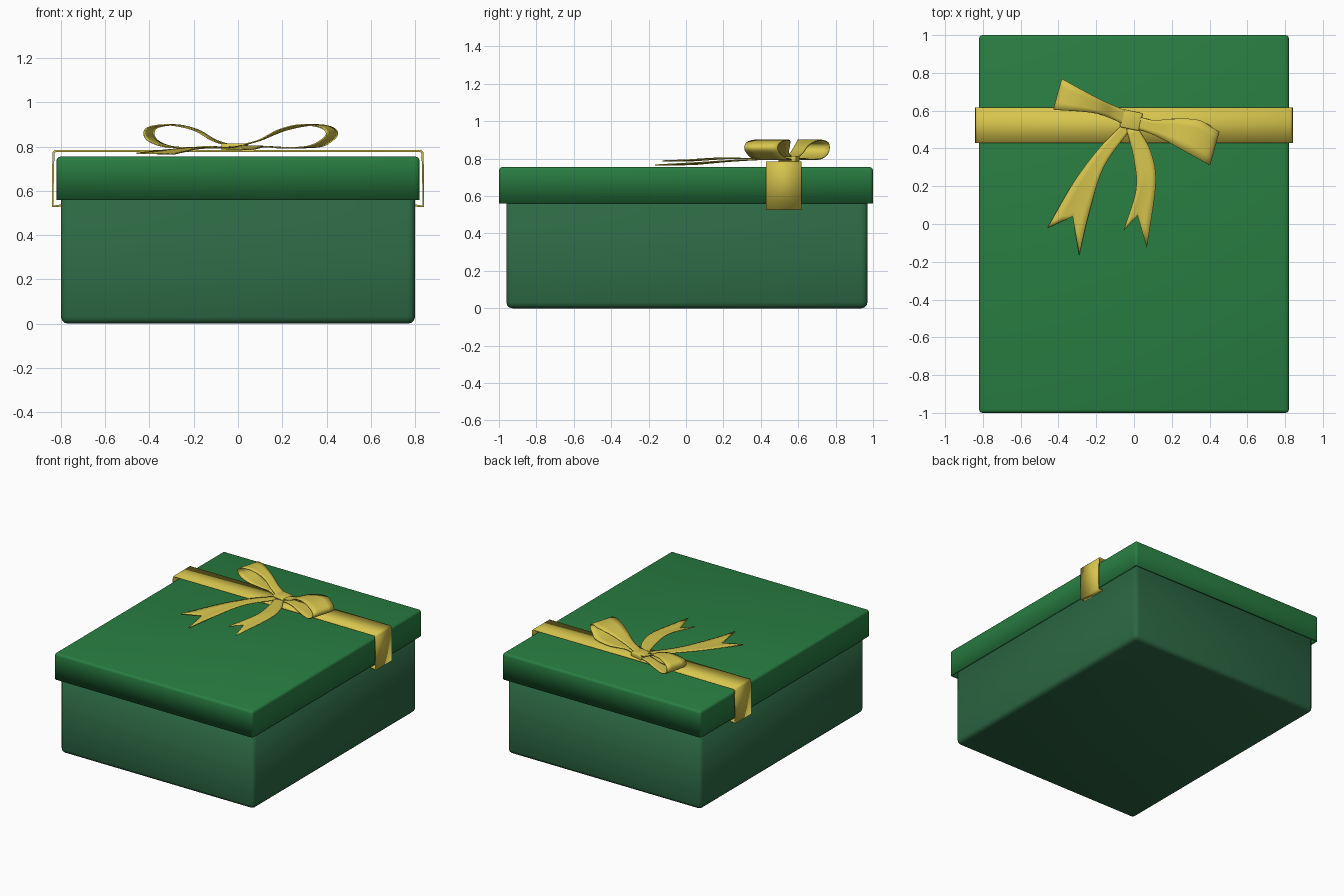
import bpy, bmesh, math
from mathutils import Vector, Matrix

if "Cube" in bpy.data.objects:
    bpy.data.objects.remove(bpy.data.objects["Cube"])


def material(name, rgb):
    m = bpy.data.materials.new(name)
    m.diffuse_color = (*rgb, 1)
    m.use_nodes = True
    m.node_tree.nodes["Principled BSDF"].inputs["Base Color"].default_value = m.diffuse_color
    return m


BOX = material("dark_green", (0.025, 0.135, 0.055))
LID = material("green", (0.022, 0.21, 0.055))
GOLD = material("gold", (0.68, 0.56, 0.075))


def finish(bm, name, mat, angle=40):
    bmesh.ops.recalc_face_normals(bm, faces=bm.faces)
    me = bpy.data.meshes.new(name)
    bm.to_mesh(me)
    bm.free()
    ob = bpy.data.objects.new(name, me)
    bpy.context.collection.objects.link(ob)
    me.materials.append(mat)
    bpy.ops.object.select_all(action='DESELECT')
    ob.select_set(True)
    bpy.context.view_layer.objects.active = ob
    bpy.ops.object.shade_smooth_by_angle(angle=math.radians(angle))
    return ob


def block(name, lo, hi, mat, bevel, segs, open_side=None, wall=0.0, turn=0.0):
    """Bevelled box; open_side (+1 top, -1 bottom) removes that face to make a shell."""
    lo, hi = Vector(lo), Vector(hi)
    bm = bmesh.new()
    bmesh.ops.create_cube(bm, size=1, matrix=Matrix.Translation((lo + hi) / 2)
                          @ Matrix.Rotation(turn, 4, 'Z') @ Matrix.Diagonal((*(hi - lo), 1)))
    edges = list(bm.edges)
    if open_side:
        bm.normal_update()
        cap = [f for f in bm.faces if f.normal.z * open_side > 0.9]
        edges = [e for e in edges if e not in cap[0].edges]
        bmesh.ops.delete(bm, geom=cap, context='FACES_ONLY')
    bmesh.ops.bevel(bm, geom=edges, offset=bevel, segments=segs, profile=0.5, affect='EDGES')
    ob = finish(bm, name, mat, 50)
    if wall:
        s = ob.modifiers.new("wall", 'SOLIDIFY')
        s.thickness, s.offset = wall, -1
    return ob


def smooth_rows(rows, n):
    """Catmull-Rom interpolation through rows of numbers."""
    rows = [Vector(r) for r in rows]
    out = []
    for i in range(len(rows) - 1):
        p1, p2 = rows[i], rows[i + 1]
        p0 = rows[i - 1] if i else p1 * 2 - p2
        p3 = rows[i + 2] if i + 2 < len(rows) else p2 * 2 - p1
        for k in range(n):
            t = k / n
            out.append(0.5 * (2 * p1 + (p2 - p0) * t + (2 * p0 - 5 * p1 + 4 * p2 - p3) * t * t
                              + (3 * p1 - p0 - 3 * p2 + p3) * t ** 3))
    return out + [rows[-1]]


def strip(name, rows, n=6, cols=4, notch=None, thick=0.006):
    """Ribbon whose rows give both edges: (ax, ay, az, bx, by, bz)."""
    bm = bmesh.new()
    grid = []
    for r in smooth_rows(rows, n):
        a, b = Vector(r[:3]), Vector(r[3:])
        grid.append([a.lerp(b, j / cols) for j in range(cols + 1)])
    if notch:  # swallow-tail: pull the end rows back towards the notch point
        pull = Vector(notch) - grid[-1][cols // 2].xy
        for i, row in enumerate(grid):
            w = max(0, (i - len(grid) * 0.45) / (len(grid) * 0.55 - 1))
            for j, p in enumerate(row):
                p.xy += pull * w * (1 - abs(2 * j / cols - 1))
    vs = [[bm.verts.new(p) for p in row] for row in grid]
    for i in range(len(vs) - 1):
        for j in range(cols):
            bm.faces.new((vs[i][j], vs[i + 1][j], vs[i + 1][j + 1], vs[i][j + 1]))
    ob = finish(bm, name, GOLD)
    s = ob.modifiers.new("thickness", 'SOLIDIFY')
    s.thickness, s.offset = thick, 0
    return ob


# Box and lid
block("box_base", (-0.8, -0.96, 0), (0.8, 0.97, 0.735), BOX, 0.032, 3, open_side=1, wall=0.015)
block("lid", (-0.82, -1, 0.56), (0.82, 1, 0.755), LID, 0.018, 3, open_side=-1, wall=0.015)

# Band wrapped over the lid, tucked under the rim on both sides
half = [(0.79, 0.535), (0.838, 0.53), (0.834, 0.772), (0.826, 0.78)]
path = [(-x, z) for x, z in half] + [(x, z) for x, z in reversed(half)]
bm = bmesh.new()
pairs = [[bm.verts.new((x, y, z)) for y in (0.428, 0.617)] for x, z in path]
for p, q in zip(pairs, pairs[1:]):
    bm.faces.new((p[0], p[1], q[1], q[0]))
band = finish(bm, "ribbon_band", GOLD)
s = band.modifiers.new("thickness", 'SOLIDIFY')
s.thickness, s.offset = 0.01, 0


# Bow loops: teardrop section swept between two edge curves seen from above
def loop(name, edge_a, edge_b):
    a, b = smooth_rows(edge_a, 10), smooth_rows(edge_b, 10)
    section = [(0, 0.792), (0.3, 0.80), (0.55, 0.795), (0.8, 0.80), (0.95, 0.825), (1, 0.858),
               (0.93, 0.888), (0.75, 0.898), (0.5, 0.875), (0.25, 0.83), (0, 0.806)]
    rows = []
    for t, z in section:
        i = round(t * (len(a) - 1))
        rows.append((*a[i], z, *b[i], z))
    strip(name, rows)


loop("bow_loop_left", [(-0.03, 0.595), (-0.18, 0.66), (-0.38, 0.768)],
     [(-0.05, 0.525), (-0.2, 0.585), (-0.425, 0.605)])
loop("bow_loop_right", [(0.02, 0.57), (0.13, 0.548), (0.31, 0.56), (0.45, 0.49)],
     [(0.01, 0.505), (0.12, 0.465), (0.25, 0.395), (0.4, 0.312)])

# Knot
block("bow_knot", (-0.068, 0.502, 0.78), (0.038, 0.598, 0.815), GOLD, 0.008, 2,
      turn=math.radians(-12))

# Tails with swallow-tail ends
strip("bow_tail_left", [(-0.05, 0.54, 0.795, -0.02, 0.5, 0.795),
                        (-0.185, 0.40, 0.795, -0.16, 0.30, 0.793),
                        (-0.32, 0.22, 0.785, -0.24, 0.05, 0.778),
                        (-0.458, -0.02, 0.77, -0.29, -0.165, 0.766)], notch=(-0.325, 0.04))
strip("bow_tail_right", [(-0.04, 0.5, 0.797, 0.02, 0.51, 0.797),
                         (0.0, 0.34, 0.80, 0.09, 0.38, 0.80),
                         (0.01, 0.18, 0.803, 0.115, 0.21, 0.80),
                         (-0.055, -0.035, 0.79, 0.068, -0.125, 0.788)], notch=(0.018, 0.045))
